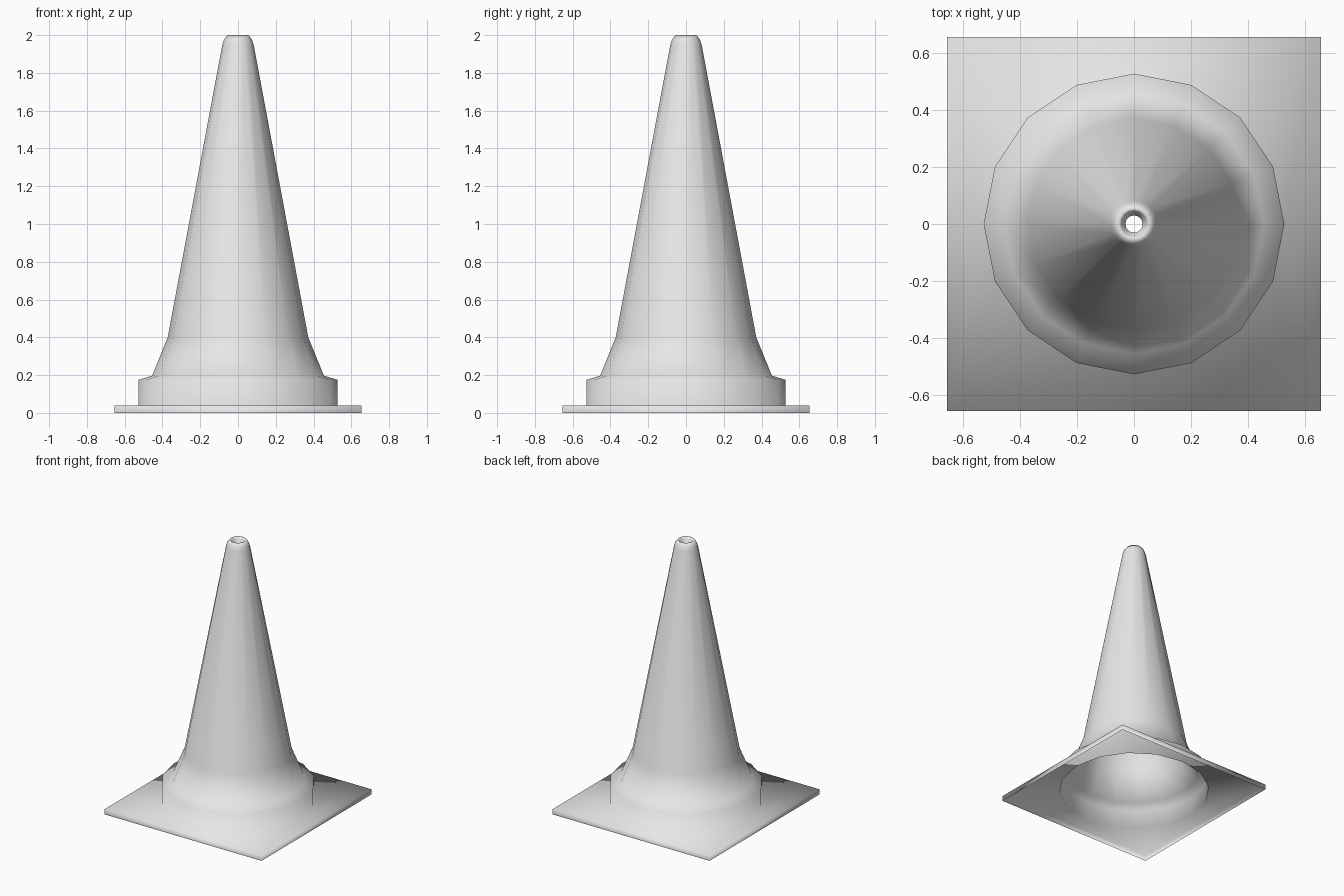
import bpy
import bmesh
from math import cos, sin, pi

cube = bpy.data.objects.get("Cube")
if cube:
    bpy.data.objects.remove(cube, do_unlink=True)

SIDES = 16
HALF = 0.655      # half width of the square base
BASE_TOP = 0.04

# Plain grey material
grey = bpy.data.materials.new("light_grey")
grey.use_nodes = True
colour = (0.8, 0.8, 0.8, 1)
grey.diffuse_color = colour
grey.node_tree.nodes["Principled BSDF"].inputs["Base Color"].default_value = colour

bm = bmesh.new()


def ring(radius, z):
    return [bm.verts.new((radius * cos(2 * pi * i / SIDES),
                          radius * sin(2 * pi * i / SIDES), z))
            for i in range(SIDES)]


def bridge(lower, upper):
    n = len(lower)
    for i in range(n):
        j = (i + 1) % n
        bm.faces.new((lower[i], lower[j], upper[j], upper[i]))


# Open cone shell: collar, flare, tapered body and rolled-in lip
profile = [(0.527, BASE_TOP), (0.527, 0.175), (0.455, 0.197), (0.372, 0.4),
           (0.083, 1.95), (0.072, 1.98), (0.055, 2.0), (0.045, 1.99), (0.03, 1.95)]
rings = [ring(r, z) for r, z in profile]
for lower, upper in zip(rings, rings[1:]):
    bridge(lower, upper)


# Square base: open-bottomed skirt and a top plate joined to the collar
def square(z):
    return [bm.verts.new((sx * HALF, sy * HALF, z))
            for sx, sy in ((1, 1), (-1, 1), (-1, -1), (1, -1))]


skirt_bottom, skirt_top = square(0), square(BASE_TOP)
bridge(skirt_bottom, skirt_top)
collar = rings[0]
quarter = SIDES // 4
for q in range(4):
    corner = skirt_top[q]
    start = q * quarter
    for i in range(start, start + quarter):
        bm.faces.new((corner, collar[(i + 1) % SIDES], collar[i]))
    end = collar[(start + quarter) % SIDES]
    bm.faces.new((corner, skirt_top[(q + 1) % 4], end))

bmesh.ops.recalc_face_normals(bm, faces=bm.faces)
for face in bm.faces:
    face.smooth = True

mesh = bpy.data.meshes.new("traffic_cone")
bm.to_mesh(mesh)
bm.free()
mesh.materials.append(grey)
cone = bpy.data.objects.new("traffic_cone", mesh)
bpy.context.collection.objects.link(cone)
